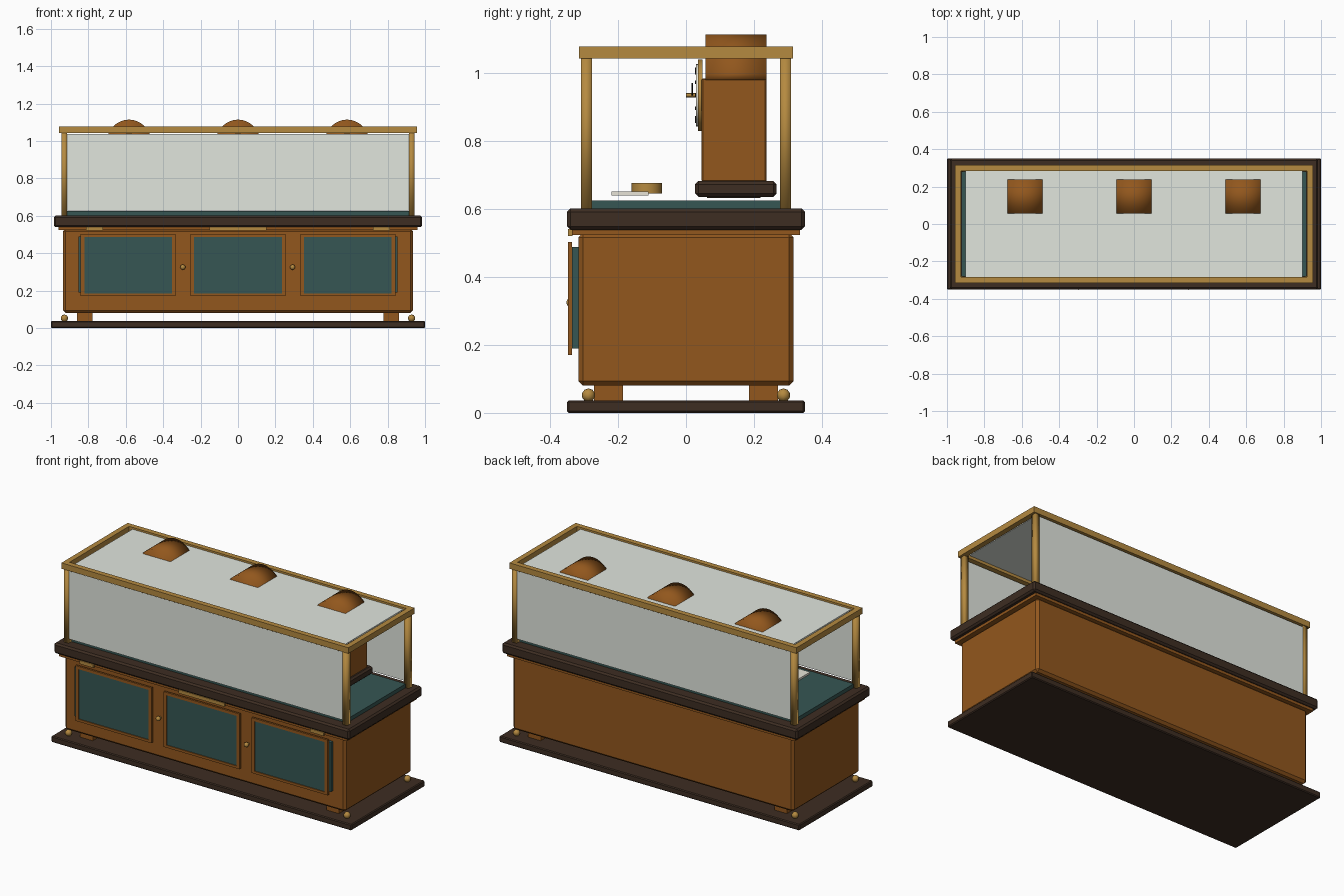
import bpy, bmesh, math
from mathutils import Matrix

if "Cube" in bpy.data.objects:
    bpy.data.objects.remove(bpy.data.objects["Cube"])


def lin(c):
    c /= 255
    return c / 12.92 if c <= 0.04045 else ((c + 0.055) / 1.055) ** 2.4


def material(name, r, g, b):
    m = bpy.data.materials.new(name)
    m.diffuse_color = (lin(r), lin(g), lin(b), 1)
    m.use_nodes = True
    m.node_tree.nodes["Principled BSDF"].inputs["Base Color"].default_value = m.diffuse_color
    return m


WOOD = material("warm wood", 146, 87, 29)
DARK = material("dark wood", 61, 45, 34)
BRASS = material("brass", 181, 138, 64)
TEAL = material("teal felt", 54, 86, 83)
GLASS = material("pale glass", 225, 230, 222)
CREAM = material("cream", 238, 235, 222)
BLACK = material("black", 24, 22, 20)


def finish(bm, name, mat, smooth=None):
    """Make the object; smooth is an edge angle in degrees."""
    bmesh.ops.recalc_face_normals(bm, faces=bm.faces)
    mesh = bpy.data.meshes.new(name)
    bm.to_mesh(mesh)
    bm.free()
    mesh.materials.append(mat)
    ob = bpy.data.objects.new(name, mesh)
    bpy.context.collection.objects.link(ob)
    if smooth:
        bpy.ops.object.select_all(action='DESELECT')
        ob.select_set(True)
        bpy.context.view_layer.objects.active = ob
        bpy.ops.object.shade_smooth_by_angle(angle=math.radians(smooth))
    return ob


def box(name, mat, x, y, z, bevel=0, smooth=None):
    """Box from (min, max) pairs on each axis."""
    bm = bmesh.new()
    bmesh.ops.create_cube(bm, size=1)
    for v in bm.verts:
        for i, (a, b) in enumerate((x, y, z)):
            v.co[i] = (a + b) / 2 + v.co[i] * (b - a)
    if bevel:
        bmesh.ops.bevel(bm, geom=list(bm.edges), offset=bevel, segments=1, affect='EDGES')
    return finish(bm, name, mat, smooth)


def cylinder(name, mat, centre, r, depth, axis='Z', sides=32):
    bm = bmesh.new()
    bmesh.ops.create_cone(bm, cap_ends=True, segments=sides, radius1=r, radius2=r, depth=depth)
    if axis == 'Y':
        bmesh.ops.rotate(bm, verts=bm.verts, matrix=Matrix.Rotation(math.radians(90), 3, 'X'))
    bmesh.ops.translate(bm, verts=bm.verts, vec=centre)
    return finish(bm, name, mat, 40)


def ball(name, mat, centre, r, u=12, v=8):
    bm = bmesh.new()
    bmesh.ops.create_uvsphere(bm, u_segments=u, v_segments=v, radius=r)
    bmesh.ops.translate(bm, verts=bm.verts, vec=centre)
    return finish(bm, name, mat, 80)


def pane(name, y, x, z):
    """Thin upright glass sheet facing away from the case."""
    bm = bmesh.new()
    pts = [(-x, z[0]), (x, z[0]), (x, z[1]), (-x, z[1])]
    if y > 0:
        pts.reverse()
    bm.faces.new([bm.verts.new((px, y, pz)) for px, pz in pts])
    mesh = bpy.data.meshes.new(name)
    bm.to_mesh(mesh)
    bm.free()
    mesh.materials.append(GLASS)
    bpy.context.collection.objects.link(bpy.data.objects.new(name, mesh))


# Plinth, cabinet body, moulding and counter
box("plinth", DARK, (-1, 1), (-.35, .35), (0, .037), .005)
box("cabinet_body", WOOD, (-.936, .936), (-.317, .317), (.08, .53), .014)
box("counter_moulding", WOOD, (-.96, .96), (-.335, .335), (.523, .542))
box("counter_top", DARK, (-.985, .985), (-.35, .35), (.539, .602), .01)
box("display_deck", TEAL, (-.922, .922), (-.28, .28), (.6, .625))

# Block feet and brass ball feet
for sx in (-1, 1):
    for sy in (-1, 1):
        x, y = .82 * sx, .228 * sy
        box("block_foot", WOOD, (x - .042, x + .042), (y - .043, y + .043), (.035, .083))
        ball("ball_foot", BRASS, (.928 * sx, .287 * sy, .052), .02, 8, 5)

# Doors: teal panel behind a narrow raised frame
for i in (-1, 0, 1):
    c = .587 * i
    l, r = c - .254, c + .254
    box("door_panel", TEAL, (l + .012 - (.025 if i < 0 else 0), r - .012 + (.025 if i > 0 else 0)),
        (-.336, -.31), (.19, .488))
    box("door_inset", TEAL, (l + .018, r - .018), (-.342, -.335), (.182, .488))
    for a, b in ((l, l + .02), (r - .02, r)):
        box("door_stile", WOOD, (a, b), (-.347, -.335), (.17, .503))
    for a, b in ((.17, .185), (.486, .503)):
        box("door_rail", WOOD, (l + .02, r - .02), (-.347, -.335), (a, b))

# Knobs between the doors and brass plates under the counter
for x in (-.295, .292):
    cylinder("knob_stem", BRASS, (x, -.329, .325), .007, .03, 'Y', 12)
    ball("door_knob", BRASS, (x, -.338, .325), .014)
for x, w in ((-.767, .045), (0, .152), (.767, .045)):
    box("brass_plate", BRASS, (x - w, x + w), (-.347, -.334), (.52, .541))

# Brass case frame
for sx in (-1, 1):
    for sy in (-1, 1):
        x, y = .928 * sx, .293 * sy
        box("corner_post", BRASS, (x - .015, x + .015), (y - .016, y + .016), (.6, 1.05), 0, 120)
    box("end_top_rail", BRASS, (.9405 * sx - .016, .9405 * sx + .016), (-.285, .285), (1.043, 1.078))
    box("long_top_rail", BRASS, (-.956, .956), (.299 * sx - .016, .299 * sx + .016), (1.043, 1.078))

# Glass
pane("front_glass", -.305, .915, (.627, 1.037))
pane("back_glass", .305, .915, (.627, 1.037))
box("top_glass", GLASS, (-.902, .902), (-.283, .285), (1.06, 1.067))


def arch_top(cx):
    """Barrel roof of a clock."""
    bm = bmesh.new()
    n = 24
    rings = []
    for y in (.057, .237):
        rings.append([bm.verts.new((cx + .123 * math.cos(math.pi * k / n), y,
                                    .98 + .134 * math.sin(math.pi * k / n))) for k in range(n + 1)])
    for k in range(n + 1):
        j = (k + 1) % (n + 1)
        bm.faces.new((rings[0][k], rings[0][j], rings[1][j], rings[1][k]))
    bm.faces.new(rings[0])
    bm.faces.new(rings[1])
    return finish(bm, "clock_arch", WOOD, 120)


def hand(cx, angle, length):
    bm = bmesh.new()
    bmesh.ops.create_cube(bm, size=1)
    bmesh.ops.scale(bm, verts=bm.verts, vec=(.008, .004, length))
    bmesh.ops.translate(bm, verts=bm.verts, vec=(0, 0, length / 2))
    bmesh.ops.rotate(bm, verts=bm.verts, matrix=Matrix.Rotation(angle, 3, 'Y'))
    bmesh.ops.translate(bm, verts=bm.verts, vec=(cx, .018, .935))
    finish(bm, "clock_hand", BLACK)


# Three mantel clocks, each with a card and a brass dish in front
for cx in (-.583, 0, .583):
    box("clock_base", DARK, (cx - .133, cx + .133), (.027, .267), (.636, .683), .01)
    box("clock_base_lip", DARK, (cx - .115, cx + .115), (.062, .22), (.632, .64))
    box("clock_body", WOOD, (cx - .115, cx + .115), (.046, .237), (.68, .985), .004)
    arch_top(cx)
    cylinder("dial_bezel", BRASS, (cx, .042, .935), .105, .012, 'Y')
    cylinder("dial_face", CREAM, (cx, .033, .935), .092, .008, 'Y')
    for k in range(12):
        a = k * math.pi / 6
        x, z = cx + .076 * math.sin(a), .935 + .076 * math.cos(a)
        box("hour_mark", BLACK, (x - .005, x + .005), (.026, .03), (z - .005, z + .005))
    hand(cx, math.radians(-55), .045)
    hand(cx, math.radians(60), .066)
    cylinder("hand_axle", BRASS, (cx, .015, .935), .006, .03, 'Y', 12)
    box("label_card", CREAM, (cx - .09, cx + .09), (-.22, -.11), (.64, .652))
    cylinder("brass_dish", BRASS, (cx, -.115, .661), .045, .03)
